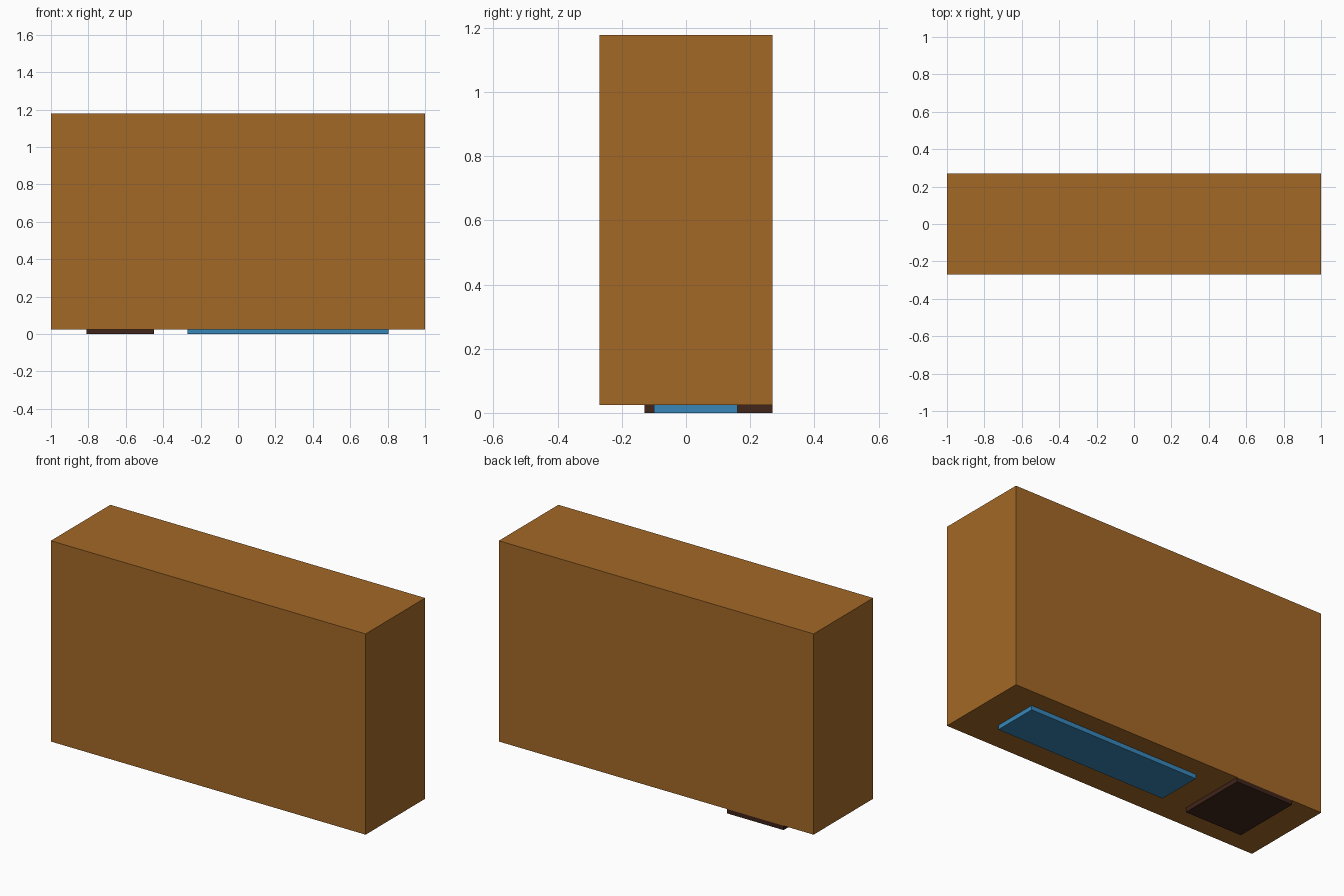
import bpy

if "Cube" in bpy.data.objects:
    bpy.data.objects.remove(bpy.data.objects["Cube"])


def material(name, color):
    mat = bpy.data.materials.new(name)
    mat.diffuse_color = (*color, 1.0)
    mat.use_nodes = True
    mat.node_tree.nodes["Principled BSDF"].inputs["Base Color"].default_value = mat.diffuse_color
    return mat


def box(name, x, y, z, mat):
    """Axis-aligned box from (min, max) ranges."""
    bpy.ops.mesh.primitive_cube_add(
        size=1, location=[(a + b) / 2 for a, b in (x, y, z)])
    obj = bpy.context.object
    obj.name = name
    obj.scale = [b - a for a, b in (x, y, z)]
    bpy.ops.object.transform_apply(location=False, rotation=False, scale=True)
    obj.data.materials.append(mat)
    return obj


wood = material("wood_brown", (0.37, 0.14, 0.02))
dark = material("dark_brown", (0.05, 0.018, 0.01))
blue = material("blue", (0.04, 0.24, 0.48))

BASE = 0.025

# Main block
box("main_block", (-1, 1), (-0.27, 0.27), (BASE, 1.178), wood)
# Thin panels on the underside
box("door_panel", (-0.809, -0.449), (-0.13, 0.27), (0, BASE), dark)
box("window_panel", (-0.271, 0.805), (-0.10, 0.16), (0, BASE), blue)
